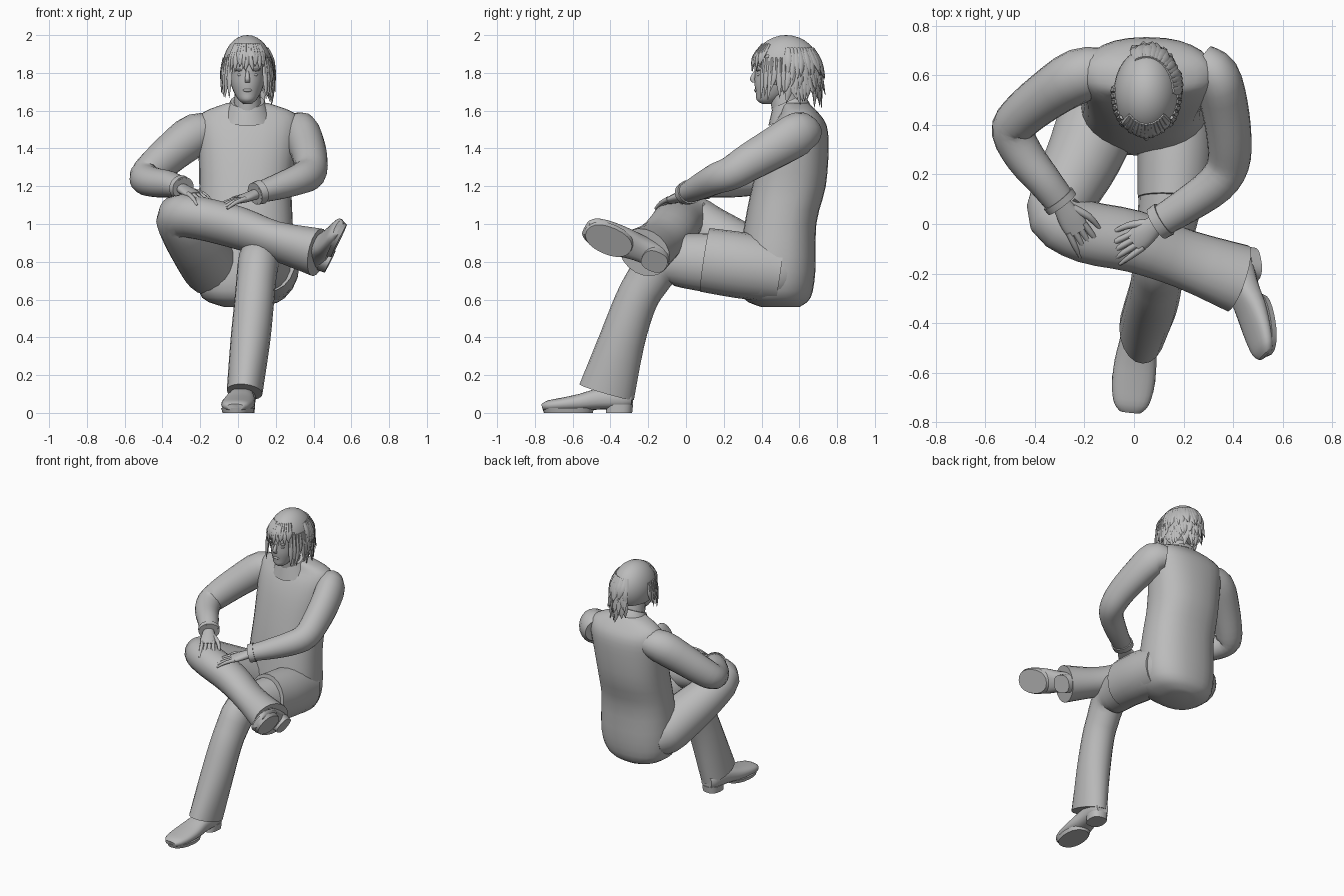
import bpy, bmesh, math, random
from mathutils import Vector, Matrix

random.seed(4)
cube = bpy.data.objects.get("Cube")
if cube:
    bpy.data.objects.remove(cube, do_unlink=True)

grey = bpy.data.materials.new("plain_grey")
grey.use_nodes = True
grey.diffuse_color = (0.5, 0.5, 0.5, 1)
grey.node_tree.nodes["Principled BSDF"].inputs["Base Color"].default_value = (0.5, 0.5, 0.5, 1)

X, Y, Z = Vector((1, 0, 0)), Vector((0, 1, 0)), Vector((0, 0, 1))


def finish(name, bm, matrix=None):
    bmesh.ops.recalc_face_normals(bm, faces=bm.faces)
    me = bpy.data.meshes.new(name)
    bm.to_mesh(me)
    bm.free()
    if matrix:
        me.transform(matrix)
    me.materials.append(grey)
    me.shade_smooth()
    me.set_sharp_from_angle(angle=math.radians(50))
    ob = bpy.data.objects.new(name, me)
    bpy.context.collection.objects.link(ob)
    return ob


def smooth_path(rings, steps):
    # Catmull-Rom through centre points and radii together
    out = []
    for i in range(len(rings) - 1):
        a, b, c, d = (rings[max(0, min(len(rings) - 1, i + k))] for k in (-1, 0, 1, 2))
        for s in range(steps):
            t = s / steps
            out.append([q + t / 2 * (r - p + t * (2 * p - 5 * q + 4 * r - e + t * (3 * (q - r) + e - p)))
                        for p, q, r, e in zip(a, b, c, d)])
    return out + [list(rings[-1])]


def loft(name, rings, hint=Z, axis=None, sides=20, steps=3, power=1.0, matrix=None):
    # each ring: centre x, y, z, then the radii across and along the hint
    path = smooth_path(rings, steps)
    bm = bmesh.new()
    loops = []
    for i, ring in enumerate(path):
        ahead, behind = path[min(i + 1, len(path) - 1)], path[max(i - 1, 0)]
        t = axis or Vector(ahead[:3]) - Vector(behind[:3])
        t = t.normalized()
        u = t.cross(hint).normalized()
        v = u.cross(t)
        loop = []
        for k in range(sides):
            a = math.tau * k / sides
            c, s = math.cos(a), math.sin(a)
            c, s = (math.copysign(abs(w) ** power, w) for w in (c, s))
            loop.append(bm.verts.new(Vector(ring[:3]) + u * c * ring[3] + v * s * ring[4]))
        loops.append(loop)
    for a, b in zip(loops, loops[1:]):
        for k in range(sides):
            n = (k + 1) % sides
            bm.faces.new((a[k], a[n], b[n], b[k]))
    bm.faces.new(loops[0])
    bm.faces.new(loops[-1])
    return finish(name, bm, matrix)


def ball(name, centre, radii, keep=None, detail=16):
    bm = bmesh.new()
    bmesh.ops.create_uvsphere(bm, u_segments=detail * 2, v_segments=detail, radius=1)
    bmesh.ops.transform(bm, verts=bm.verts,
                        matrix=Matrix.Translation(centre) @ Matrix.Diagonal((*radii, 1)))
    if keep:
        gone = [f for f in bm.faces if not keep(f.calc_center_median())]
        bmesh.ops.delete(bm, geom=gone, context="FACES")
    return finish(name, bm)


# Torso
loft("torso", [(.03, .5, .56, .1, .1), (.03, .48, .61, .22, .18), (.04, .48, .75, .26, .205),
               (.04, .5, 1, .25, .19), (.04, .545, 1.2, .245, .195), (.05, .58, 1.4, .26, .175),
               (.055, .6, 1.52, .27, .145), (.055, .6, 1.59, .24, .1), (.05, .58, 1.64, .11, .07)],
     hint=Y, axis=Z, sides=28, power=.85)
loft("collar", [(.05, .55, 1.57, .13, .125), (.05, .545, 1.62, .105, .105), (.05, .54, 1.65, .09, .09)],
     hint=Y, axis=Vector((0, -.4, .9)))
loft("neck", [(.05, .54, 1.56, .075, .08), (.05, .51, 1.75, .065, .075)], hint=Y, axis=Z)

# Legs: left planted, right crossed over it
loft("left_leg", [(.17, .58, .73, .1, .1), (.17, .48, .75, .165, .14), (.17, .25, .78, .165, .145),
                  (.14, .05, .8, .15, .125), (.11, -.12, .8, .13, .11), (.095, -.21, .69, .115, .105),
                  (.085, -.27, .58, .112, .105), (.065, -.34, .38, .122, .105),
                  (.035, -.42, .11, .15, .095)], hint=X)
loft("coat_flap", [(.17, .5, .75, .165, .145), (.17, .3, .78, .175, .155), (.16, .1, .81, .17, .145)], hint=X)
loft("right_leg", [(-.1, .56, .73, .1, .1), (-.13, .46, .76, .16, .15), (-.2, .28, .86, .155, .15),
                   (-.28, .12, .97, .135, .13), (-.31, .03, 1.04, .12, .115), (-.2, -.03, 1.03, .13, .11),
                   (0, -.07, .98, .13, .11), (.2, -.14, .91, .125, .1), (.42, -.22, .85, .145, .125)],
     hint=Vector((.3, .4, .85)))


# Shoes
def shoe(side, heel, toe, up):
    back = -Vector(toe).normalized()
    up = Vector(up)
    up = (up - back * up.dot(back)).normalized()
    m = Matrix((back.cross(up), back, up)).transposed().to_4x4()
    m.translation = heel
    loft(side + "_shoe", [(0, -.005, .08, .045, .045), (0, -.05, .08, .065, .058), (0, -.17, .075, .07, .057),
                          (0, -.28, .056, .085, .045), (0, -.38, .045, .085, .035),
                          (0, -.45, .038, .07, .028), (0, -.48, .03, .045, .018)], power=.8, matrix=m)
    loft(side + "_heel", [(0, -.075, 0, .06, .07), (0, -.07, .045, .063, .07)],
         hint=Y, axis=Z, power=.8, matrix=m)
    loft(side + "_sole", [(0, -.345, 0, .08, .13), (0, -.345, .025, .088, .138)],
         hint=Y, axis=Z, power=.9, matrix=m)


shoe("left", (.035, -.28, 0), (-.05, -.48, 0), Z)
shoe("right", (.475, -.1, .77), (.17, -.88, .4), (-.85, 0, .45))


# Arms with cuffs
def arm(side, rings):
    loft(side + "_arm", rings)
    end, prev = rings[-1], rings[-2]
    start = [e + (p - e) * .25 for e, p in zip(end, prev)]
    loft(side + "_cuff", [[*r[:3], r[3] + .008, r[4] + .008] for r in (start, end)], steps=1)


arm("right", [(-.1, .62, 1.49, .09, .08), (-.22, .6, 1.475, .11, .112), (-.35, .52, 1.38, .1, .105),
              (-.46, .43, 1.28, .09, .095), (-.49, .37, 1.24, .085, .085), (-.44, .27, 1.22, .08, .078),
              (-.36, .17, 1.21, .07, .07), (-.29, .08, 1.19, .062, .052)])
arm("left", [(.27, .65, 1.48, .08, .08), (.33, .6, 1.48, .095, .115), (.365, .48, 1.41, .095, .11),
             (.385, .34, 1.33, .09, .1), (.38, .24, 1.27, .085, .09), (.33, .16, 1.24, .08, .082),
             (.22, .08, 1.2, .072, .07), (.09, 0, 1.16, .062, .052)])


# Hands resting on the raised knee
def hand(side, wrist, knuckle, tip, turn):
    w, k, e = Vector(wrist), Vector(knuckle), Vector(tip)
    across = Z.cross(k - w).normalized() * turn
    loft(side + "_palm", [(*w, .035, .028), (*w.lerp(k, .6), .05, .024), (*k, .048, .018)])
    for i, reach in enumerate((.85, 1, .95, .8)):
        offset = across * (.036 - .024 * i)
        bend = k.lerp(e, .45 * reach) + offset * 1.15 + Z * .008
        end = k.lerp(e, reach) + offset * 1.3
        loft(side + "_finger_" + str(i + 1), [(*(k + offset - (e - k) * .15), .013, .014),
                                              (*bend, .012, .012), (*end, .006, .006)], sides=8)
    base = w.lerp(k, .35) + across * .03
    loft(side + "_thumb", [(*base, .018, .016), (*(w.lerp(k, .8) + across * .068), .014, .013),
                           (*(k.lerp(e, .3) + across * .08 - Z * .01), .007, .007)], sides=8)


hand("right", (-.3, .09, 1.19), (-.225, -.03, 1.15), (-.165, -.13, 1.085), 1)
hand("left", (.1, .01, 1.16), (.0, -.075, 1.125), (-.11, -.14, 1.07), -1)

# Head and face
loft("head", [(.05, .43, 1.635, .02, .025), (.05, .435, 1.655, .045, .06), (.05, .46, 1.69, .068, .09),
              (.05, .485, 1.74, .088, .122), (.05, .505, 1.79, .097, .142), (.05, .52, 1.85, .105, .155),
              (.05, .53, 1.92, .1, .14), (.05, .53, 1.97, .06, .08)], hint=Y, axis=Z, sides=24)
loft("nose", [(.05, .37, 1.81, .008, .01), (.05, .352, 1.77, .013, .015), (.05, .362, 1.748, .014, .01)],
     hint=Y, axis=Z, sides=10)
ball("mouth", (.05, .372, 1.708), (.024, .012, .009), detail=8)
ball("chin", (.05, .405, 1.66), (.028, .025, .022), detail=8)
for side, s in (("left", 1), ("right", -1)):
    ball(side + "_eye", (.05 + s * .037, .386, 1.79), (.018, .012, .008), detail=8)
    ball(side + "_brow", (.05 + s * .038, .382, 1.815), (.027, .014, .007), detail=8)
    ball(side + "_ear", (.05 + s * .098, .53, 1.77), (.014, .03, .04), detail=8)

# Hair cap, open over the face
ball("hair_cap", (.05, .53, 1.83), (.132, .178, .17),
     keep=lambda c: c.z > 1.74 and (c.y > .45 or c.z > 1.885))


def on_hair(angle, z, swell=1.0):
    r = math.sqrt(max(.05, 1 - ((z - 1.83) / .17) ** 2)) if z > 1.83 else 1
    return Vector((.05 + .132 * r * swell * math.sin(angle), .53 - .178 * r * swell * math.cos(angle), z))


def lock(name, angle, top, bottom, flare, width):
    mid = top + (bottom - top) * .5
    points = [on_hair(angle, top, .97), on_hair(angle, mid, 1.0 + flare * .25),
              on_hair(angle + random.uniform(-.12, .12), bottom, 1 + flare)]
    out = (points[0] - Vector((.05, .53, top))).normalized()
    sizes = ((width * .6, .01), (width, .012), (.001, .001))
    loft(name, [(*p, *s) for p, s in zip(points, sizes)], hint=out, sides=6)


# Fringe, side locks and layered back locks
for i in range(13):
    lock("fringe_lock", -.75 + i * .125, 1.95, 1.815 + random.uniform(-.015, .025), .02, .017)
for s in (-1, 1):
    for i in range(7):
        lock("side_lock", s * (.8 + i * .14), 1.88, 1.65 + .008 * i + random.uniform(-.02, .04), .06, .018)
for tier, (top, bottom, flare) in enumerate(((1.93, 1.77, .12), (1.87, 1.7, .12), (1.8, 1.635, .02))):
    for i in range(15):
        lock("back_lock", 1.65 + i * .13, top, bottom + random.uniform(-.02, .03),
             flare + random.uniform(-.03, .06), .024)
